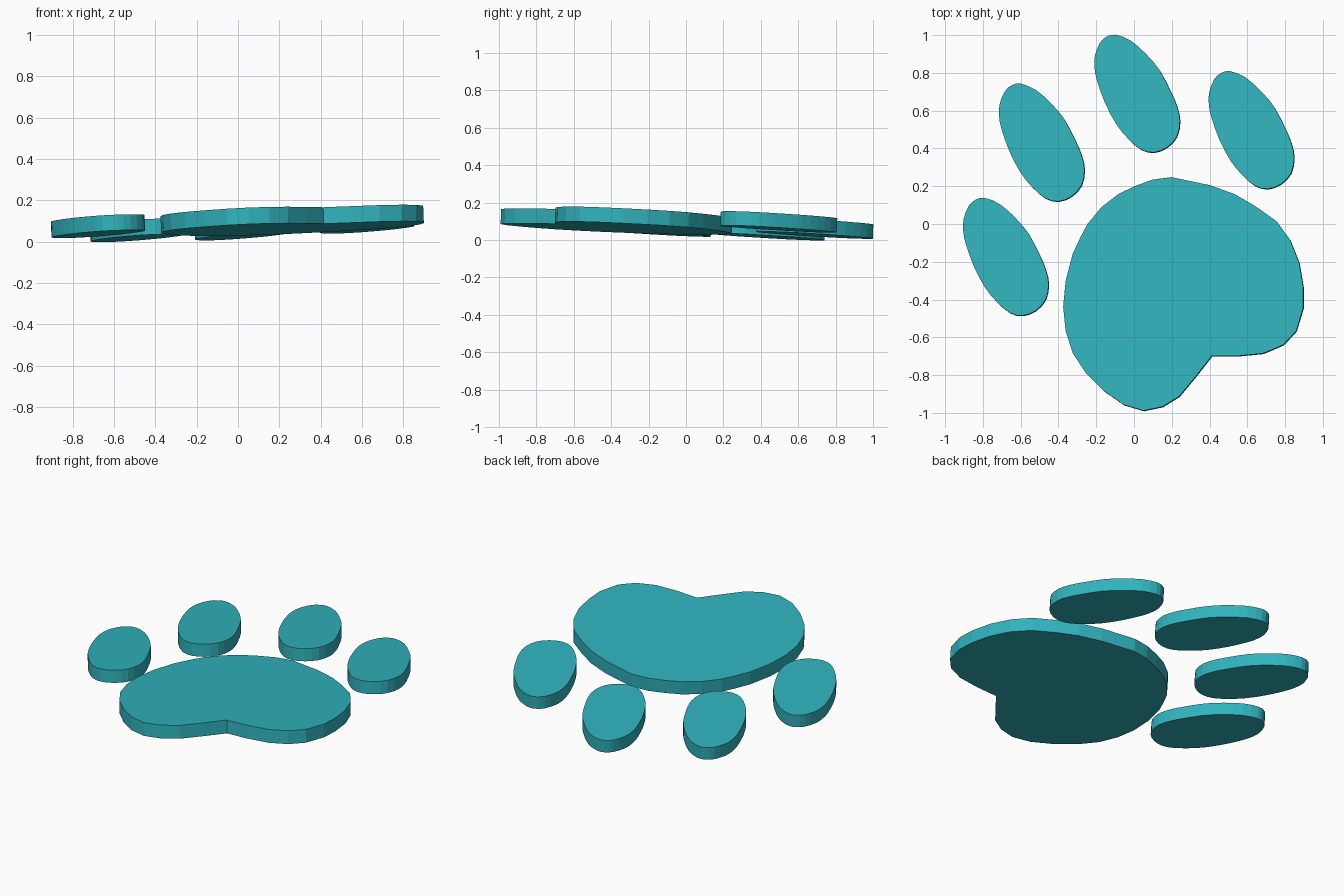
import bpy, bmesh
from mathutils import Vector

if "Cube" in bpy.data.objects:
    bpy.data.objects.remove(bpy.data.objects["Cube"])

mat = bpy.data.materials.new("teal")
mat.diffuse_color = (0.03, 0.45, 0.51, 1)
mat.use_nodes = True
mat.node_tree.nodes["Principled BSDF"].inputs["Base Color"].default_value = mat.diffuse_color

# Slight tilt of the whole print: height change per unit of x and y
SX, SY = 0.04, -0.045


def smooth_loop(pts):
    """Insert one Catmull-Rom midpoint on every edge of a closed outline."""
    out = []
    n = len(pts)
    for i in range(n):
        a, b, c, d = (Vector(pts[(i + k) % n]) for k in (-1, 0, 1, 2))
        out += [tuple(b), tuple((9 * (b + c) - a - d) / 16)]
    return out


def slab(name, outline, centre, top, thick):
    """Tilted plate with the given outline, extruded along its normal."""
    normal = Vector((-SX, -SY, 1)).normalized()
    bm = bmesh.new()
    verts = []
    for px, py in outline:
        x, y = px + centre[0], py + centre[1]
        verts.append(bm.verts.new((x, y, top + SX * x + SY * y)))
    face = bm.faces.new(verts)
    ext = bmesh.ops.extrude_face_region(bm, geom=[face], use_keep_orig=True)
    for v in ext["geom"]:
        if isinstance(v, bmesh.types.BMVert):
            v.co -= normal * thick
    bmesh.ops.recalc_face_normals(bm, faces=bm.faces)
    me = bpy.data.meshes.new(name)
    bm.to_mesh(me)
    bm.free()
    me.materials.append(mat)
    ob = bpy.data.objects.new(name, me)
    bpy.context.collection.objects.link(ob)
    return ob


# Main pad: rounded, faceted heart shape with a notch
pad = [(.198, .248), (.40, .206), (.531, .159), (.642, .095), (.753, .016),
       (.827, -.085), (.875, -.206), (.896, -.333), (.896, -.444),
       (.859, -.566), (.79, -.64), (.684, -.685), (.552, -.698),
       (.412, -.698), (.33, -.803), (.24, -.912), (.151, -.967),
       (.05, -.988), (-.055, -.957), (-.161, -.883), (-.256, -.788),
       (-.325, -.682), (-.362, -.566), (-.375, -.439), (-.362, -.301),
       (-.325, -.159), (-.283, -.069), (-.246, 0), (-.172, .09),
       (-.082, .159), (.003, .2), (.098, .235)]
slab("main_pad", pad, (0, 0), 0.119, 0.08)

# Four identical leaning oval toes
toe = [(-.113, .312), (-.033, .28), (.051, .206), (.12, .122), (.178, .011),
       (.21, -.065), (.226, -.143), (.21, -.227), (.157, -.285),
       (.088, -.311), (.02, -.296), (-.049, -.238), (-.113, -.159),
       (-.171, -.048), (-.213, .069), (-.226, .137), (-.224, .201),
       (-.197, .27), (-.16, .303)]
toe = smooth_loop(toe)
for i, c in enumerate([(-.678, -.174), (-.488, .431), (.017, .69), (.622, .497)]):
    slab(f"toe_{i + 1}", toe, c, 0.133, 0.076)
